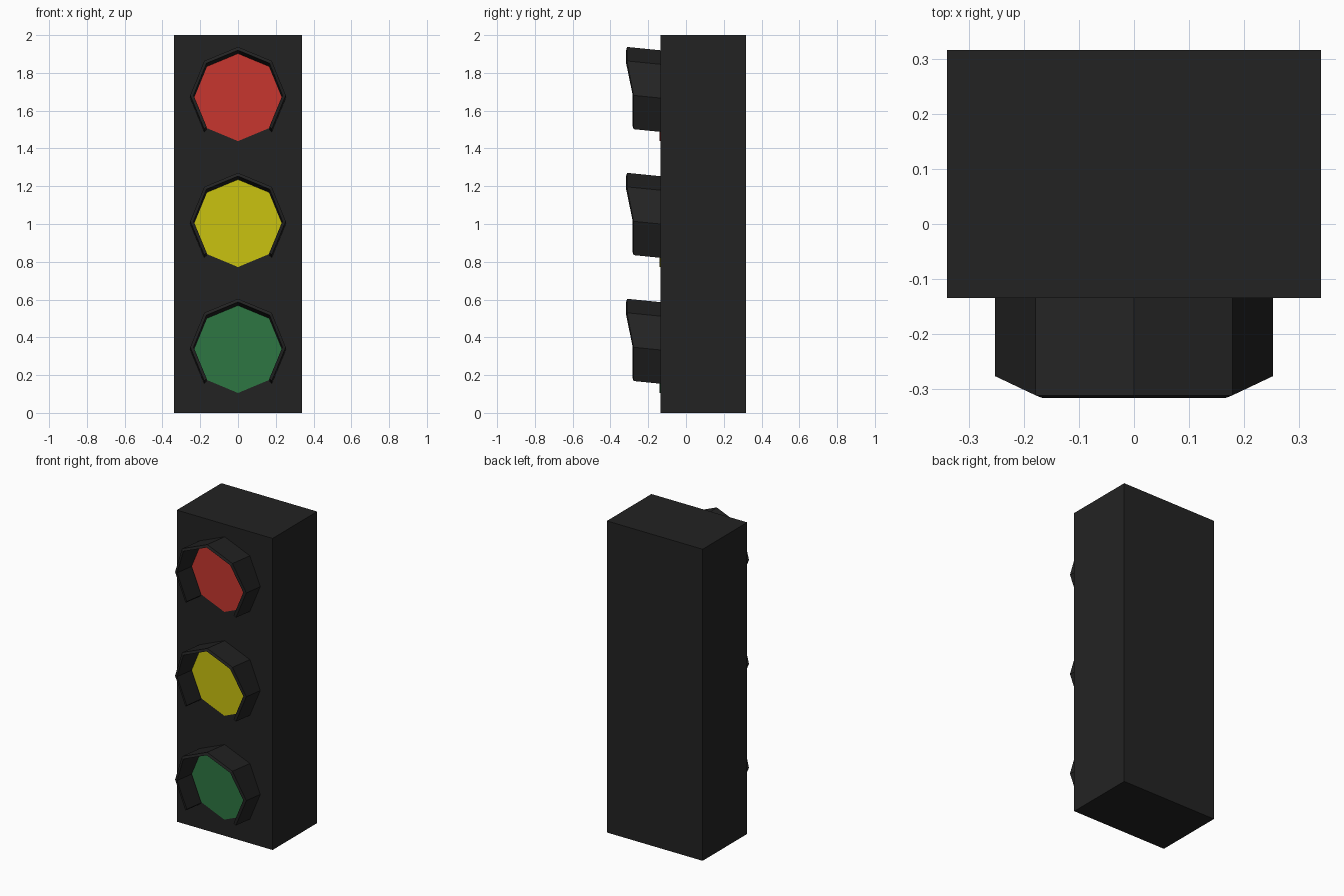
import bpy, bmesh, math

if "Cube" in bpy.data.objects:
    bpy.data.objects.remove(bpy.data.objects["Cube"])

FACE_Y = -0.135      # front plane of the housing
TILT = 0.10          # visors rise slightly towards the front


def material(name, rgb):
    m = bpy.data.materials.new(name)
    m.diffuse_color = (*rgb, 1)
    m.use_nodes = True
    m.node_tree.nodes["Principled BSDF"].inputs["Base Color"].default_value = m.diffuse_color
    return m


black = material("black", (0.0165, 0.0165, 0.0165))
lamp_colours = {
    "red": material("red", (0.57, 0.037, 0.028)),
    "yellow": material("yellow", (0.59, 0.54, 0.005)),
    "green": material("green", (0.026, 0.18, 0.055)),
}


def finish(bm, name, mat):
    bmesh.ops.recalc_face_normals(bm, faces=bm.faces)
    mesh = bpy.data.meshes.new(name)
    bm.to_mesh(mesh)
    bm.free()
    mesh.materials.append(mat)
    obj = bpy.data.objects.new(name, mesh)
    bpy.context.collection.objects.link(obj)
    return obj


# Housing box
bm = bmesh.new()
bmesh.ops.create_cube(bm, size=1)
for v in bm.verts:
    v.co.x *= 0.68
    v.co.y = FACE_Y if v.co.y < 0 else 0.317
    v.co.z = v.co.z * 2 + 1
finish(bm, "housing", black)


def lens(name, zc, mat):
    # Thin octagonal plate with a corner pointing up
    bm = bmesh.new()
    ring = [bm.verts.new((0.231 * math.cos(i * math.pi / 4), FACE_Y - 0.004,
                          zc + 0.005 + 0.233 * math.sin(i * math.pi / 4)))
            for i in range(8)]
    face = bm.faces.new(ring)
    ext = bmesh.ops.extrude_face_region(bm, geom=[face], use_keep_orig=True)
    for v in ext["geom"]:
        if isinstance(v, bmesh.types.BMVert):
            v.co.y = FACE_Y + 0.004
    finish(bm, name, mat)


def visor(name, zc):
    # Six sides of an octagonal tube, open below, longer at the top
    bm = bmesh.new()
    sections = []
    for i in range(-1, 6):
        a = i * math.pi / 4
        front = -0.312 if 1 <= i <= 3 else -0.277
        profile = [(0.253, FACE_Y + 0.004), (0.253, front),
                   (0.235, front - 0.005), (0.235, FACE_Y + 0.004)]
        sections.append([bm.verts.new((r * math.cos(a), y,
                                       zc + r * math.sin(a) + TILT * (FACE_Y - y)))
                         for r, y in profile])
    for s, t in zip(sections, sections[1:]):
        for k in range(4):
            n = (k + 1) % 4
            bm.faces.new((s[k], s[n], t[n], t[k]))
    bm.faces.new(sections[0])
    bm.faces.new(sections[-1])
    finish(bm, name, black)


# Three lamps, top to bottom
for n, (colour, mat) in enumerate(lamp_colours.items()):
    z = 5 / 3 - n * 2 / 3
    lens(colour + "_lens", z, mat)
    visor(colour + "_visor", z)
